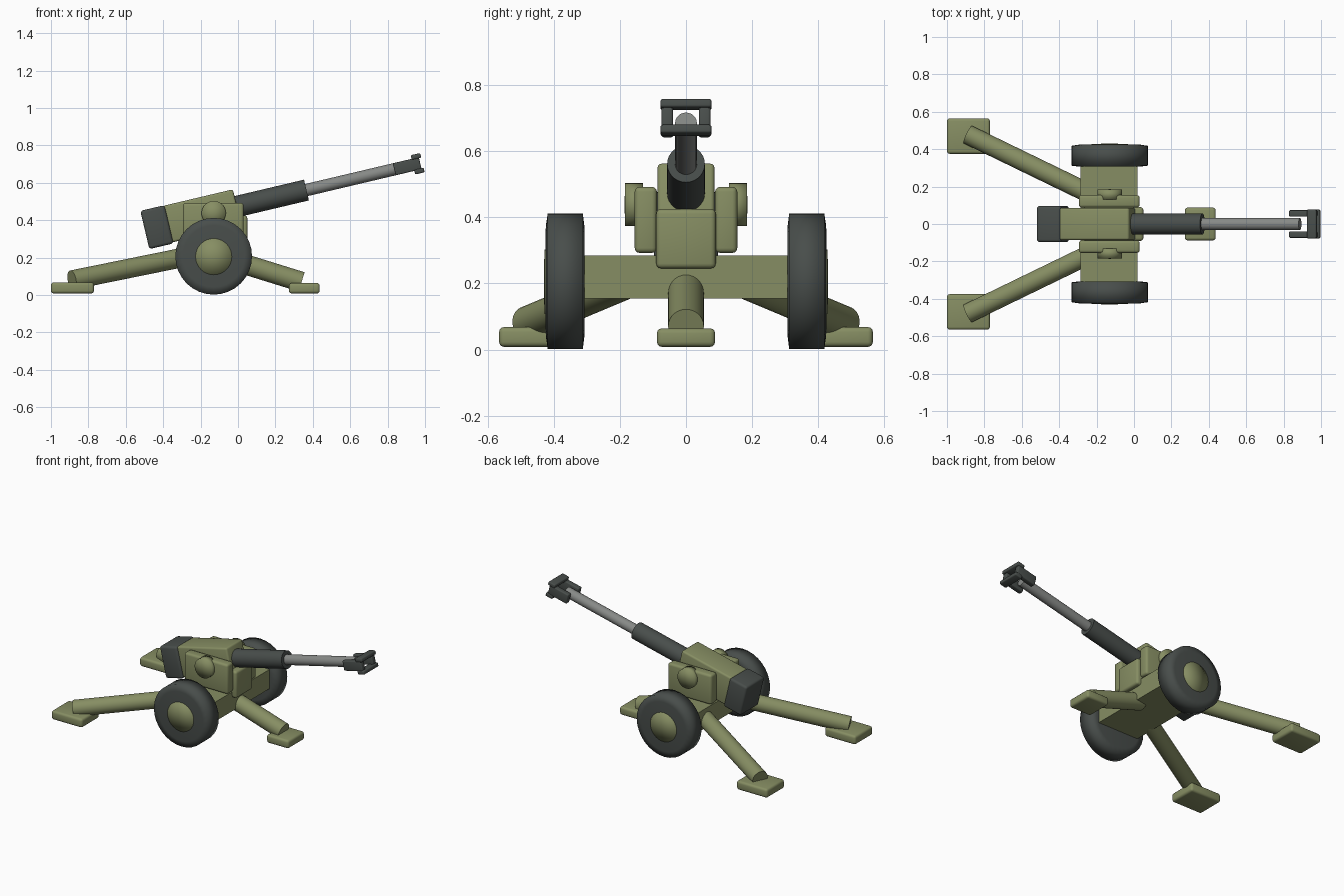
import bpy, bmesh, math
from mathutils import Matrix, Vector

cube = bpy.data.objects.get("Cube")
if cube:
    bpy.data.objects.remove(cube, do_unlink=True)


def material(name, color):
    m = bpy.data.materials.new(name)
    m.use_nodes = True
    m.diffuse_color = (*color, 1)
    bsdf = next(n for n in m.node_tree.nodes if n.type == 'BSDF_PRINCIPLED')
    bsdf.inputs["Base Color"].default_value = (*color, 1)
    return m


OLIVE = material("olive_paint", (0.24, 0.27, 0.125))
DARK = material("dark_gunmetal", (0.065, 0.075, 0.07))
STEEL = material("grey_steel", (0.24, 0.25, 0.24))


def finish(bm, name, mat, angle=40):
    bmesh.ops.recalc_face_normals(bm, faces=bm.faces)
    mesh = bpy.data.meshes.new(name)
    bm.to_mesh(mesh)
    bm.free()
    mesh.materials.append(mat)
    mesh.shade_smooth()
    if angle < 180:
        mesh.set_sharp_from_angle(angle=math.radians(angle))
    obj = bpy.data.objects.new(name, mesh)
    bpy.context.collection.objects.link(obj)
    return obj


def box(name, mat, x, y, z, bevel=0.015, frame=Matrix()):
    """Rounded box spanning the given (min, max) ranges inside a frame."""
    bm = bmesh.new()
    bmesh.ops.create_cube(bm, size=1)
    for v in bm.verts:
        v.co = [(a + b) / 2 + c * (b - a) for (a, b), c in zip((x, y, z), v.co)]
    if bevel:
        bmesh.ops.bevel(bm, geom=bm.edges[:], offset=bevel, segments=3,
                        profile=0.5, affect='EDGES')
    bm.transform(frame)
    return finish(bm, name, mat)


def tube(name, mat, start, end, radius, sides=28):
    """Solid round bar between two points."""
    start, end = Vector(start), Vector(end)
    axis = end - start
    bm = bmesh.new()
    bmesh.ops.create_cone(bm, cap_ends=True, segments=sides, radius1=radius,
                          radius2=radius, depth=axis.length)
    turn = axis.to_track_quat('Z', 'Y').to_matrix().to_4x4()
    bm.transform(Matrix.Translation((start + end) / 2) @ turn)
    return finish(bm, name, mat)


def lathe(name, mat, profile, x, z, side, sides=32):
    """Spin (radius, y) points about a sideways axis; fully smooth."""
    bm = bmesh.new()
    verts = [bm.verts.new((x + r, side * y, z)) for r, y in profile]
    edges = [bm.edges.new(pair) for pair in zip(verts, verts[1:])]
    bmesh.ops.spin(bm, geom=verts + edges, cent=(x, 0, z), axis=(0, 1, 0),
                   angle=math.tau, steps=sides)
    bmesh.ops.remove_doubles(bm, verts=bm.verts[:], dist=0.0005)
    return finish(bm, name, mat, 180)


# Carriage
AXLE_X = -0.13
box("axle_beam", OLIVE, (-0.285, 0.02), (-0.315, 0.315), (0.155, 0.285), 0)
box("cradle_block", OLIVE, (-0.27, 0.05), (-0.09, 0.09), (0.245, 0.425))

# Mirrored side parts
for label, s in (("left", 1), ("right", -1)):
    lathe(label + "_wheel", DARK,
          [(0, 0.307), (0.165, 0.307), (0.205, 0.312), (0.205, 0.418),
           (0.165, 0.424), (0, 0.425)], AXLE_X, 0.207, s)
    lathe(label + "_hub", OLIVE,
          [(0, 0.40), (0.097, 0.40), (0.097, 0.428), (0, 0.43)], AXLE_X, 0.205, s)
    lathe(label + "_trunnion", OLIVE,
          [(0, 0.13), (0.065, 0.13), (0.065, 0.184), (0, 0.186)], AXLE_X, 0.438, s)
    box(label + "_cheek", OLIVE, (-0.295, 0.03),
        sorted((s * 0.088, s * 0.155)), (0.292, 0.492))
    tube(label + "_trail", OLIVE, (-0.15, s * 0.12, 0.23),
         (-0.888, s * 0.478, 0.08), 0.052)
    box(label + "_trail_foot", OLIVE, (-1.0, -0.77),
        sorted((s * 0.375, s * 0.565)), (0.008, 0.068))

# Front outrigger
tube("front_leg", OLIVE, (-0.05, 0, 0.191), (0.34, 0, 0.07), 0.054)
box("front_foot", OLIVE, (0.272, 0.437), (-0.088, 0.088), (0.008, 0.064))

# Elevated gun, laid out along its own bore axis
GUN = Matrix.Translation((0.366, 0, 0.561)) @ Matrix.Rotation(math.radians(-13.3), 4, 'Y')
box("receiver", OLIVE, (-0.765, -0.382), (-0.086, 0.086), (-0.107, 0.094), 0.012, GUN)
box("breech", DARK, (-0.89, -0.757), (-0.097, 0.097), (-0.114, 0.096), 0.015, GUN)
tube("recoil_jacket", DARK, GUN @ Vector((-0.42, 0, 0)), GUN @ Vector((0, 0, 0)), 0.057)
tube("barrel", STEEL, GUN @ Vector((-0.05, 0, 0)), GUN @ Vector((0.536, 0, 0)), 0.033)

# Muzzle brake: two side bars and two cross bars
for label, s in (("left", 1), ("right", -1)):
    box(label + "_brake_bar", DARK, (0.482, 0.625), sorted((s * 0.039, s * 0.074)),
        (-0.033, 0.033), 0.007, GUN)
for label, s in (("upper", 1), ("lower", -1)):
    box(label + "_brake_crossbar", DARK, (0.585, 0.637), (-0.077, 0.077),
        sorted((s * 0.027, s * 0.053)), 0.007, GUN)
